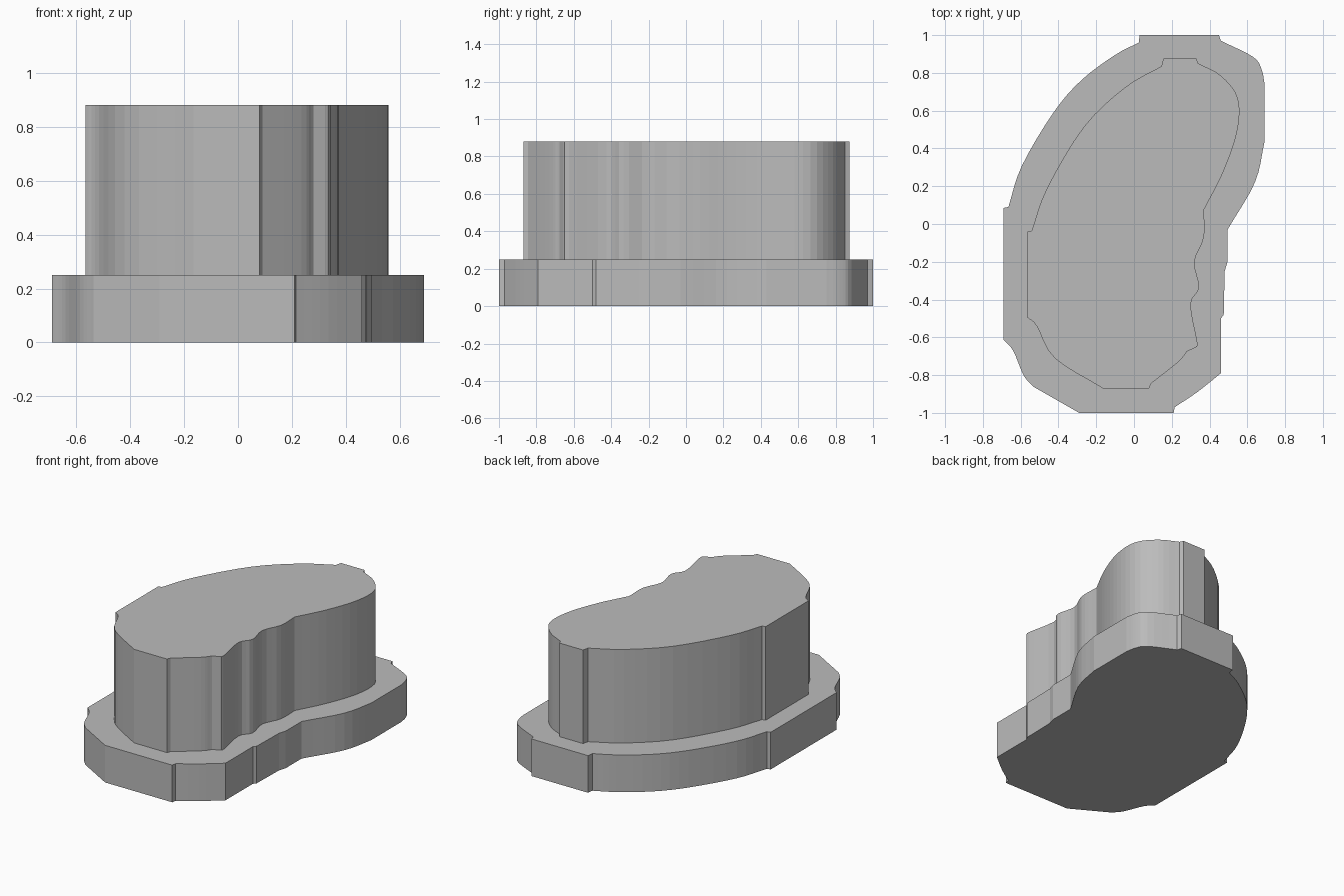
import bpy
import bmesh
from mathutils import Vector

default_cube = bpy.data.objects.get("Cube")
if default_cube:
    bpy.data.objects.remove(default_cube, do_unlink=True)


def make_material(name, colour):
    material = bpy.data.materials.new(name)
    material.use_nodes = True
    material.diffuse_color = colour
    material.node_tree.nodes["Principled BSDF"].inputs["Base Color"].default_value = colour
    return material


def smooth_run(run, steps=4):
    """Pass an open spline through the points of one curved stretch of outline."""
    points = [Vector(p) / 100 for p in run]
    if len(points) < 3:
        return points
    padded = [points[0] * 2 - points[1], *points, points[-1] * 2 - points[-2]]
    result = []
    for before, start, end, after in zip(padded, padded[1:], padded[2:], padded[3:]):
        tangent_in = (end - before) / 2
        tangent_out = (after - start) / 2
        for step in range(steps):
            t = step / steps
            ease = t * t * (3 - 2 * t)
            result.append(start.lerp(end, ease)
                          + tangent_in * t * (1 - t) ** 2
                          - tangent_out * t * t * (1 - t))
    result.append(points[-1])
    return result


def extrude_outline(name, runs, bottom, top, material):
    """Join the stretches into a closed outline and raise it into a solid."""
    outline = [point for run in runs for point in smooth_run(run)]
    bm = bmesh.new()
    floor = bm.faces.new([bm.verts.new((p.x, p.y, bottom)) for p in outline])
    raised = bmesh.ops.extrude_face_region(bm, geom=[floor], use_keep_orig=True)
    lifted = [item for item in raised["geom"] if isinstance(item, bmesh.types.BMVert)]
    bmesh.ops.translate(bm, verts=lifted, vec=(0, 0, top - bottom))
    bmesh.ops.recalc_face_normals(bm, faces=bm.faces)
    mesh = bpy.data.meshes.new(name)
    bm.to_mesh(mesh)
    bm.free()
    mesh.materials.append(material)
    part = bpy.data.objects.new(name, mesh)
    bpy.context.collection.objects.link(part)
    return part


# Outlines run clockwise from the back, in hundredths; each row is one curved or straight stretch
base_outline = [
    [(3, 100), (45, 100)],
    [(46, 97), (63, 88.5), (67.5, 82), (69, 75)],
    [(69, 43), (64, 22), (49.5, -3)],
    [(49.5, -20), (48, -25)],
    [(47.5, -48), (46, -50)],
    [(46, -79), (33.5, -89), (21.5, -97)],
    [(21, -100), (-29, -100)],
    [(-53.5, -86), (-58.5, -80), (-64, -67), (-69, -61.5)],
    [(-69, 8.5), (-66.5, 9)],
    [(-66.5, 9), (-59.5, 30.5), (-43, 58.5), (-28, 76), (-10, 89.5), (2.5, 96)],
]
block_outline = [
    [(15.5, 87.5), (33, 87.5)],
    [(34, 85), (46, 78.5), (55, 66.5), (54.5, 48.5), (47, 27), (37, 7.5)],
    [(37, 7.5), (37, -7), (32, -20), (34.5, -33.5), (30, -42.5), (33.5, -62.5), (32.5, -65.5)],
    [(28, -67.5), (23.5, -73), (9, -84.5)],
    [(8, -87), (-16.5, -87)],
    [(-16.5, -87), (-42, -71), (-51.5, -54), (-56.5, -49.5)],
    [(-56.5, -4), (-54, -3.5)],
    [(-54, -3), (-46, 19), (-26.5, 51.5), (-4.5, 72.5), (14.5, 83.5)],
]

grey = make_material("plain grey", (0.5, 0.5, 0.5, 1))

# Wide low plinth with the taller block standing on it
extrude_outline("base_plinth", base_outline, 0, 0.25, grey)
extrude_outline("upper_block", block_outline, 0.25, 0.88, grey)
